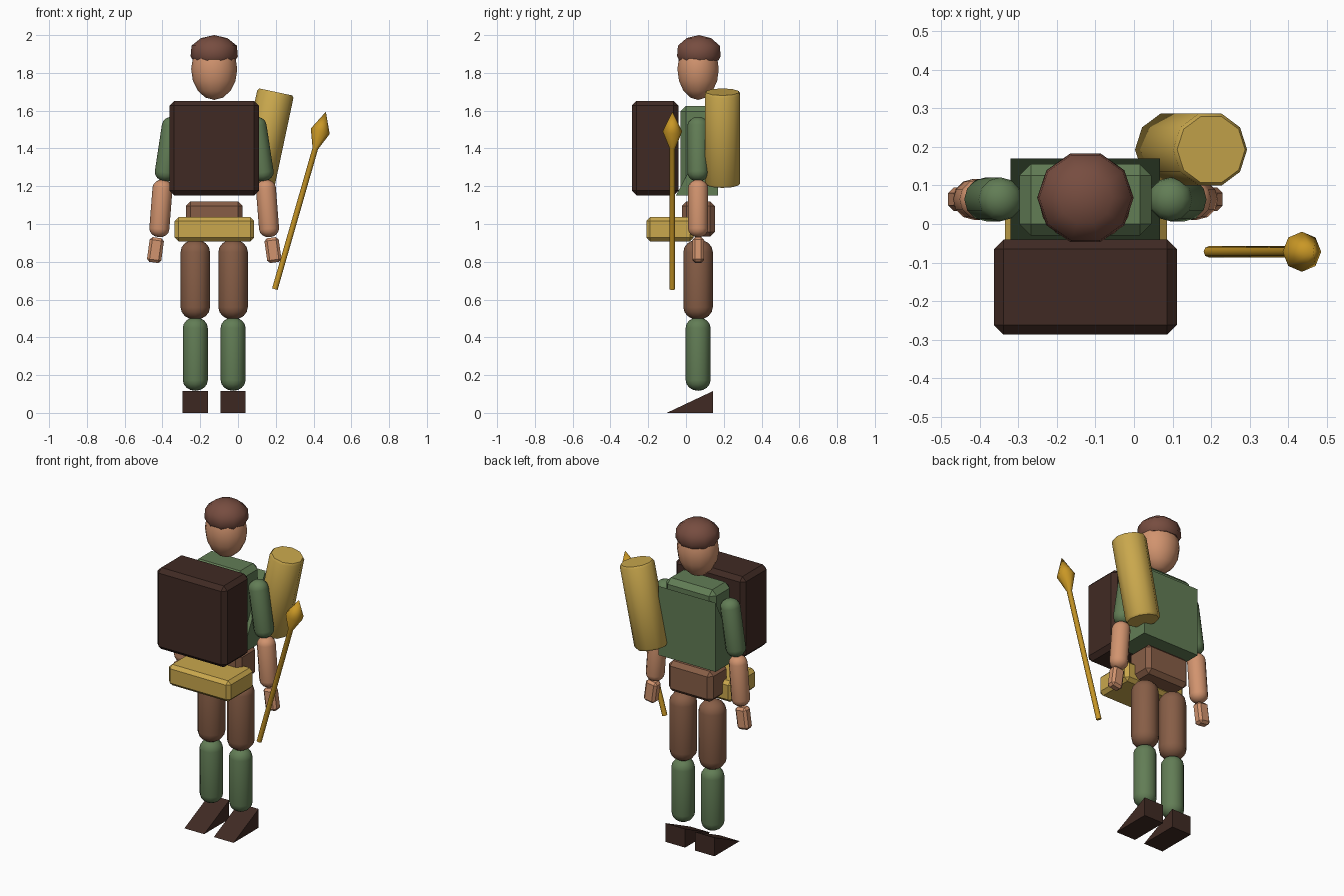
import bpy, bmesh
from math import sin, cos, pi, atan2, hypot, radians

if "Cube" in bpy.data.objects:
    bpy.data.objects.remove(bpy.data.objects["Cube"])

CX, CY = -0.126, 0.064   # centre line of the figure


def material(name, r, g, b):
    m = bpy.data.materials.new(name)
    m.diffuse_color = [(c / 255) ** 2.2 for c in (r, g, b)] + [1]
    m.use_nodes = True
    m.node_tree.nodes["Principled BSDF"].inputs["Base Color"].default_value = m.diffuse_color
    return m


LEATHER = material("dark_leather", 66, 46, 40)
GREEN = material("green_cloth", 98, 124, 86)
BROWN = material("brown_cloth", 134, 94, 72)
SKIN = material("skin", 208, 146, 110)
TAN = material("tan_canvas", 200, 166, 78)
GOLD = material("gold_metal", 200, 150, 42)
HAT = material("hat_felt", 118, 78, 66)


def finish(name, bm, mat, smooth=None):
    bmesh.ops.recalc_face_normals(bm, faces=bm.faces)
    me = bpy.data.meshes.new(name)
    bm.to_mesh(me)
    bm.free()
    me.materials.append(mat)
    ob = bpy.data.objects.new(name, me)
    bpy.context.collection.objects.link(ob)
    if smooth:
        bpy.ops.object.select_all(action='DESELECT')
        ob.select_set(True)
        bpy.context.view_layer.objects.active = ob
        bpy.ops.object.shade_smooth_by_angle(angle=radians(smooth))
    return ob


def box(name, x, y, z, bevel, mat):
    """Chamfered box from (low, high) ranges."""
    bm = bmesh.new()
    bmesh.ops.create_cube(bm, size=1)
    for v in bm.verts:
        v.co = [(r[0] + r[1]) / 2 + c * (r[1] - r[0]) for r, c in zip((x, y, z), v.co)]
    bmesh.ops.bevel(bm, geom=bm.edges[:], offset=bevel, segments=1, affect='EDGES')
    return finish(name, bm, mat)


def wedge(name, x, y, z, mat):
    """Right-angled wedge: flat base, vertical back, sloping front."""
    bm = bmesh.new()
    a, b = [[bm.verts.new((px, py, pz)) for py, pz in ((y[0], z[0]), (y[1], z[0]), (y[1], z[1]))]
            for px in x]
    bm.faces.new(a)
    bm.faces.new(b)
    for i in range(3):
        j = (i + 1) % 3
        bm.faces.new((a[i], a[j], b[j], b[i]))
    return finish(name, bm, mat)


def lathe(name, profile, seg, mat, loc, tilt=0, sy=1, smooth=50):
    """Revolve (radius, height) points, then lean the axis towards +x by tilt."""
    bm = bmesh.new()
    rings = []
    for r, h in profile:
        if r < 1e-5:
            rings.append([bm.verts.new((0, 0, h))] * seg)
        else:
            rings.append([bm.verts.new((r * cos(2 * pi * i / seg), sy * r * sin(2 * pi * i / seg), h))
                          for i in range(seg)])
    for lo, hi in zip(rings, rings[1:]):
        for i in range(seg):
            j = (i + 1) % seg
            bm.faces.new(list(dict.fromkeys((lo[i], lo[j], hi[j], hi[i]))))
    ob = finish(name, bm, mat, smooth)
    ob.location = loc
    ob.rotation_euler.y = tilt
    return ob


def capsule(name, bottom, top, r, mat, cap=0.85):
    """Round-ended limb between two (x, z) points."""
    dx, dz = top[0] - bottom[0], top[1] - bottom[1]
    L, c = hypot(dx, dz), cap * r
    arc = [(r * sin(k * pi / 8), c * (1 - cos(k * pi / 8))) for k in range(5)]
    prof = arc + [(q, L - h) for q, h in reversed(arc)]
    return lathe(name, prof, 12, mat, (bottom[0], CY, bottom[1]), atan2(dx, dz))


# torso, back cloth, pelvis
box("torso", (-0.297, 0.045), (-0.03, 0.156), (1.165, 1.625), 0.03, GREEN)
wedge("back_cloth", (-0.32, 0.068), (-0.053, 0.17), (1.151, 1.575), GREEN)
box("pelvis", (-0.276, 0.025), (-0.022, 0.153), (0.933, 1.12), 0.025, BROWN)

# carried boxes on the front
box("pack", (-0.363, 0.111), (-0.287, -0.04), (1.152, 1.652), 0.025, LEATHER)
box("belt_pouch", (-0.335, 0.085), (-0.21, 0.04), (0.908, 1.036), 0.02, TAN)

# head and hat
head = [(0.122 * sin(k * pi / 8), -0.163 * cos(k * pi / 8)) for k in range(9)]
lathe("head", head, 14, SKIN, (CX, CY, 1.82), sy=0.92)
hat = [(0, 1.865), (0.112, 1.865), (0.125, 1.888), (0.12, 1.944), (0.07, 1.984), (0, 2.0)]
lathe("hat", hat, 10, HAT, (CX, CY + 0.004, 0), sy=0.97)

# limbs on both sides
for side, s in (("left", -1), ("right", 1)):
    def at(d):
        return CX + s * d
    capsule("upper_arm_" + side, (at(0.265), 1.225), (at(0.213), 1.567), 0.057, GREEN)
    capsule("forearm_" + side, (at(0.294), 0.93), (at(0.27), 1.235), 0.053, SKIN)
    hand = box("hand_" + side, (-0.038, 0.038), (-0.03, 0.03), (-0.066, 0.066), 0.014, SKIN)
    hand.location = (at(0.311), CY, 0.862)
    hand.rotation_euler.y = -s * radians(8)
    capsule("thigh_" + side, (at(0.1), 0.493), (at(0.1), 0.918), 0.078, BROWN)
    capsule("shin_" + side, (at(0.1), 0.117), (at(0.1), 0.506), 0.066, GREEN)
    wedge("shoe_" + side, (at(0.1) - 0.067, at(0.1) + 0.067), (-0.102, 0.142), (0, 0.115), LEATHER)

# tilted bedroll behind the right shoulder
roll = [(0, 0), (0.09, 0), (0.098, 0.012), (0.098, 0.488), (0.09, 0.5), (0, 0.5)]
lathe("bedroll", roll, 10, TAN, (0.096, 0.193, 1.21), radians(12))

# leaning spear
spear = [(0, 0), (0.015, 0), (0.015, 0.775), (0.052, 0.87), (0, 0.977)]
lathe("spear", spear, 8, GOLD, (0.195, -0.072, 0.655), atan2(0.27, 0.939))
